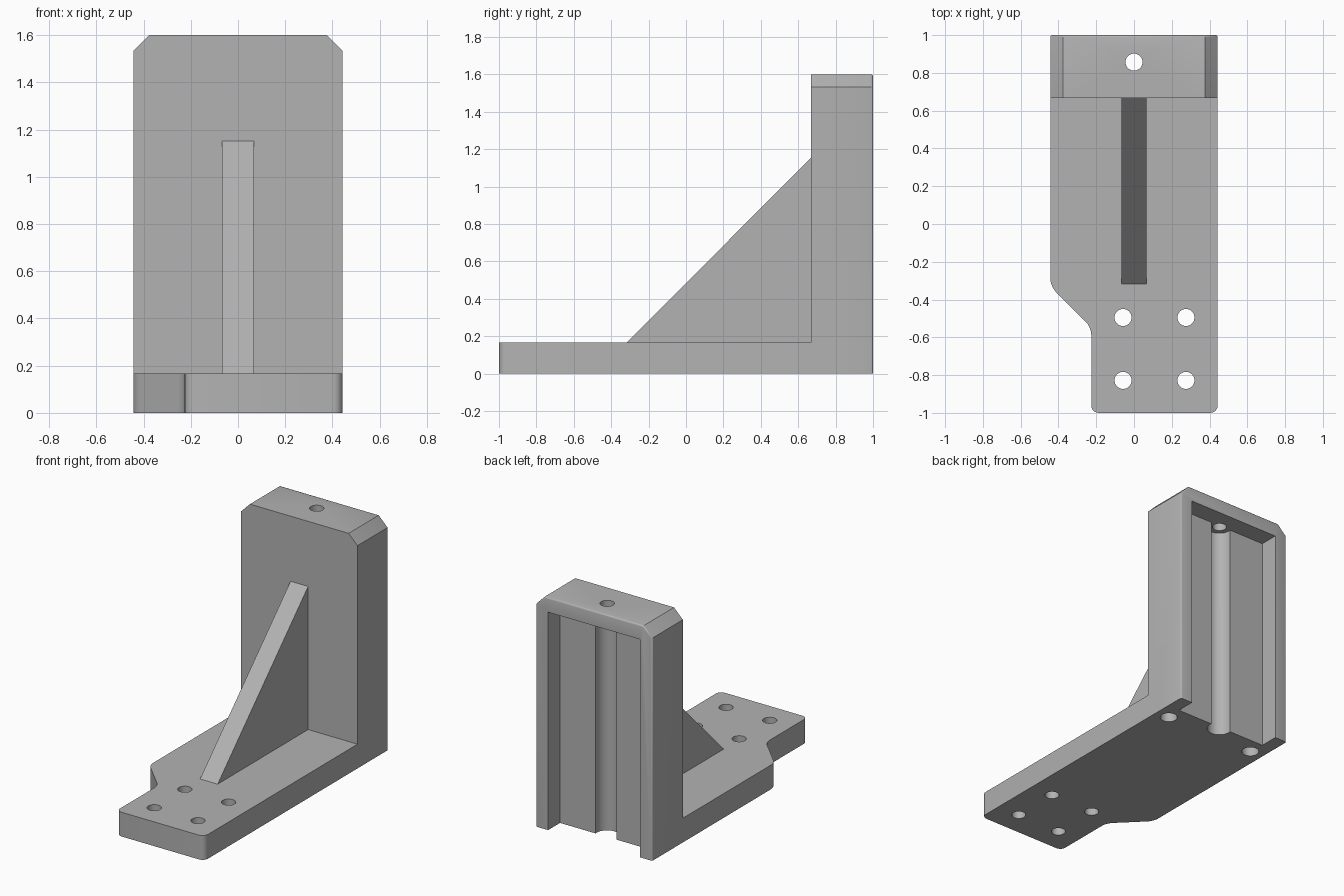
import bpy
import bmesh
from mathutils import Vector

cube = bpy.data.objects.get("Cube")
if cube:
    bpy.data.objects.remove(cube, do_unlink=True)

# Single matte grey
grey = bpy.data.materials.new("matte grey")
grey.use_nodes = True
colour = (0.45, 0.45, 0.45, 1)
grey.diffuse_color = colour
grey.node_tree.nodes["Principled BSDF"].inputs["Base Color"].default_value = colour


def finish(name, bm):
    bmesh.ops.recalc_face_normals(bm, faces=bm.faces[:])
    mesh = bpy.data.meshes.new(name)
    bm.to_mesh(mesh)
    bm.free()
    mesh.materials.append(grey)
    ob = bpy.data.objects.new(name, mesh)
    bpy.context.collection.objects.link(ob)
    return ob


def prism(name, points, direction, rounded=None, radius=0.04, segments=5):
    """Extrude an outline; round the edges that the rule picks."""
    bm = bmesh.new()
    face = bm.faces.new([bm.verts.new(p) for p in points])
    out = bmesh.ops.extrude_face_region(bm, geom=[face])["geom"]
    bmesh.ops.translate(bm, vec=direction,
                        verts=[g for g in out if isinstance(g, bmesh.types.BMVert)])
    if rounded:
        edges = [e for e in bm.edges if rounded(e.verts[0].co, e.verts[1].co)]
        bmesh.ops.bevel(bm, geom=edges, offset=radius, segments=segments,
                        profile=0.5, affect='EDGES')
    return finish(name, bm)


def cylinder(name, x, y, radius, low, high):
    bm = bmesh.new()
    bmesh.ops.create_cone(bm, cap_ends=True, segments=48, radius1=radius,
                          radius2=radius, depth=high - low)
    bmesh.ops.translate(bm, vec=Vector((x, y, (low + high) / 2)), verts=bm.verts)
    return finish(name, bm)


def combine(target, tool, operation):
    tool.hide_render = True
    mod = target.modifiers.new(tool.name, 'BOOLEAN')
    mod.operation = operation
    mod.solver = 'EXACT'
    mod.object = tool
    bpy.context.view_layer.objects.active = target
    bpy.ops.object.modifier_apply(modifier=mod.name)
    bpy.data.objects.remove(tool, do_unlink=True)


W, WALL, PLATE, TOP = 0.443, 0.667, 0.167, 1.6

# Upright wall with chamfered top corners and a softened rear rim
half = [(W, 0), (W, TOP - 0.067), (W - 0.067, TOP)]
outline = half + [(-x, z) for x, z in reversed(half)]
body = prism("bracket_body", [(x, WALL, z) for x, z in outline],
             Vector((0, 1 - WALL, 0)),
             rounded=lambda a, b: min(a.y, b.y) > 0.99 and max(a.z, b.z) > 0.01,
             radius=0.01, segments=3)

# Foot plate with one side cut in and rounded corners
foot = [(W, 0.8), (W, -1), (-0.226, -1), (-0.226, -0.547), (-W, -0.33), (-W, 0.8)]
plate = prism("foot_plate", [(x, y, 0) for x, y in foot], Vector((0, 0, PLATE)),
              rounded=lambda a, b: abs(a.z - b.z) > 0.1 and a.y < 0.5)
combine(body, plate, 'UNION')

# Triangular stiffening rib, sunk slightly into plate and wall
rib_side = [(-0.317, PLATE), (-0.317, 0.1), (0.75, 0.1), (0.75, 1.152), (WALL, 1.152)]
rib = prism("rib", [(-0.067, y, z) for y, z in rib_side], Vector((0.134, 0, 0)))
combine(body, rib, 'UNION')

# Rear pocket, open at the back and bottom
pocket = [(-0.35, 0.87), (0.35, 0.87), (0.35, 1.2), (-0.35, 1.2)]
combine(body, prism("pocket_cutter", [(x, y, -0.2) for x, y in pocket],
                    Vector((0, 0, 1.7))), 'DIFFERENCE')

# Round channel down the pocket and the bore through the top
combine(body, cylinder("channel_cutter", 0, 0.857, 0.08, -0.2, 1.5), 'DIFFERENCE')
combine(body, cylinder("top_bore_cutter", 0, 0.857, 0.045, 1.4, 1.8), 'DIFFERENCE')

# Four mounting holes in the foot
for x in (-0.058, 0.275):
    for y in (-0.495, -0.828):
        combine(body, cylinder("mount_hole_cutter", x, y, 0.045, -0.2, 0.4), 'DIFFERENCE')

# Two blind holes under the wall
for x in (-0.343, 0.343):
    combine(body, cylinder("blind_hole_cutter", x, 0.757, 0.055, -0.2, 0.4), 'DIFFERENCE')

# Smooth the curved surfaces, keep the machined edges sharp
bpy.ops.object.select_all(action='DESELECT')
body.select_set(True)
bpy.context.view_layer.objects.active = body
bpy.ops.object.shade_smooth_by_angle(angle=0.6)
